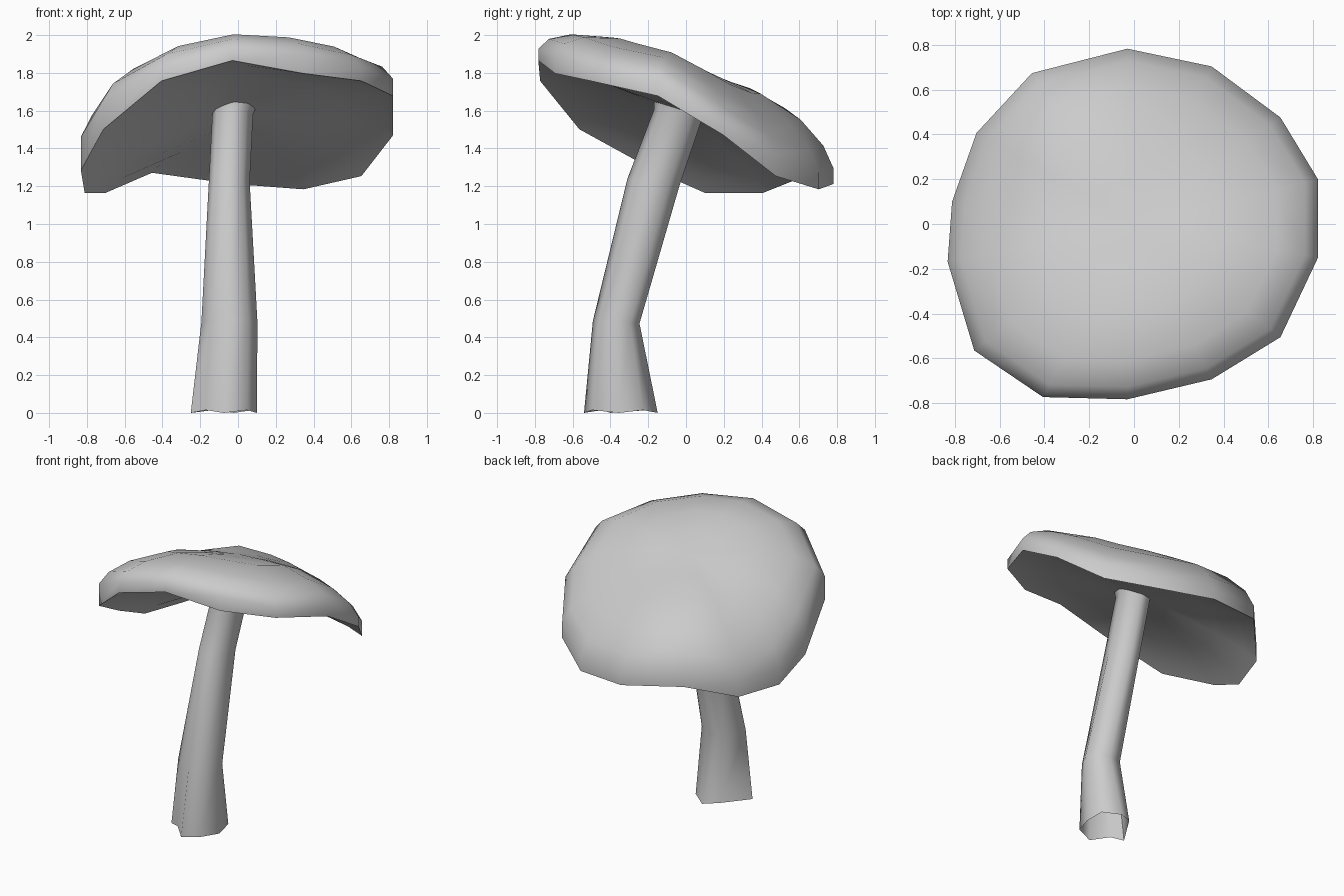
import bpy
import bmesh
from math import radians
from mathutils import Vector

cube = bpy.data.objects.get("Cube")
if cube:
    bpy.data.objects.remove(cube, do_unlink=True)

grey = bpy.data.materials.new("plain_grey")
grey.use_nodes = True
colour = (0.6, 0.6, 0.6, 1)
grey.diffuse_color = colour
grey.node_tree.nodes["Principled BSDF"].inputs["Base Color"].default_value = colour


def loft(name, rings, start_tip=None, end_tip=None, angle=70):
    """Skin a list of equal rings, with optional end points."""
    bm = bmesh.new()
    loops = [[bm.verts.new(p) for p in ring] for ring in rings]
    count = len(loops[0])
    for lower, upper in zip(loops, loops[1:]):
        for i in range(count):
            j = (i + 1) % count
            bm.faces.new((lower[i], lower[j], upper[j], upper[i]))
    for point, loop in ((start_tip, loops[0]), (end_tip, loops[-1])):
        if point is not None:
            tip = bm.verts.new(point)
            for i in range(count):
                bm.faces.new((loop[i], loop[(i + 1) % count], tip))
    bmesh.ops.recalc_face_normals(bm, faces=bm.faces)
    mesh = bpy.data.meshes.new(name)
    bm.to_mesh(mesh)
    bm.free()
    mesh.materials.append(grey)
    obj = bpy.data.objects.new(name, mesh)
    bpy.context.collection.objects.link(obj)
    bpy.ops.object.select_all(action="DESELECT")
    obj.select_set(True)
    bpy.context.view_layer.objects.active = obj
    bpy.ops.object.shade_smooth_by_angle(angle=radians(angle))
    return obj


# Wavy rim of the cap: x, y, height of the brim, height of the lip
rim = [
    (-.03, .79, 1.29, 1.21), (-.46, .68, 1.37, 1.27), (-.71, .41, 1.27, 1.16),
    (-.82, .1, 1.28, 1.16), (-.84, -.17, 1.46, 1.28), (-.72, -.57, 1.66, 1.5),
    (-.41, -.78, 1.84, 1.76), (-.03, -.79, 1.93, 1.87), (.35, -.7, 1.9, 1.8),
    (.66, -.51, 1.83, 1.76), (.83, -.15, 1.77, 1.68), (.83, .2, 1.54, 1.47),
    (.66, .48, 1.36, 1.25), (.35, .71, 1.27, 1.18),
]


def tilt(x, y):
    return .12 * x - .41 * y


def cap_ring(scale, centre, edge, lift, bulge=0):
    """Shrink the rim toward the centre while its waves fade into the tilt.
    The bulge fills out the back right side."""
    ring = []
    for corner in rim:
        x, y = corner[0], corner[1]
        wave = corner[edge] - centre - tilt(x, y)
        height = centre + tilt(x, y) * scale + wave * scale ** 2 + lift
        height += bulge * max(0, y - x)
        ring.append(Vector((x * scale, y * scale, height)))
    return ring


# Cap: shallow gills, lip, brim and dome
gills = [cap_ring(s, 1.49, 3, h) for s, h in ((.3, .08), (.65, .06), (.88, .03), (.99, 0))]
dome = [cap_ring(s, 1.58, 2, h, b) for s, h, b in (
    (.99, 0, 0), (.92, .08, .03), (.77, .16, .05), (.5, .24, .03), (.25, .26, .01))]
loft("mushroom_cap", gills + dome, (0, 0, 1.59), (0, 0, 1.85), angle=75)

# Stem outline, with a fold at the front right corner
outline = [Vector(p) for p in (
    (1, -.05), (.9, .6), (.3, 1), (-.3, .74),
    (-1, -.28), (-.55, -.5), (0, -1), (.7, -.78),
)]

# Stem sections: centre, half widths, and how far the outline is rounded off
sections = [
    (-.075, -.345, 0, .175, .195, 0),
    (-.047, -.368, .48, .15, .125, .6),
    (-.048, -.17, 1.22, .11, .14, .9),
    (-.03, -.04, 1.58, .11, .13, 1),
    (-.03, -.02, 1.65, .14, .15, 1),
]
stem_rings = []
for x, y, z, wide, deep, rounding in sections:
    ring = []
    for i, point in enumerate(outline):
        p = point.lerp(point.normalized(), rounding)
        dy = deep * p.y
        ragged = 0 if z else .015 * (i % 2)
        ring.append((x + wide * p.x, y + dy, z - .12 * z * dy + ragged))
    stem_rings.append(ring)
loft("stem", stem_rings)
